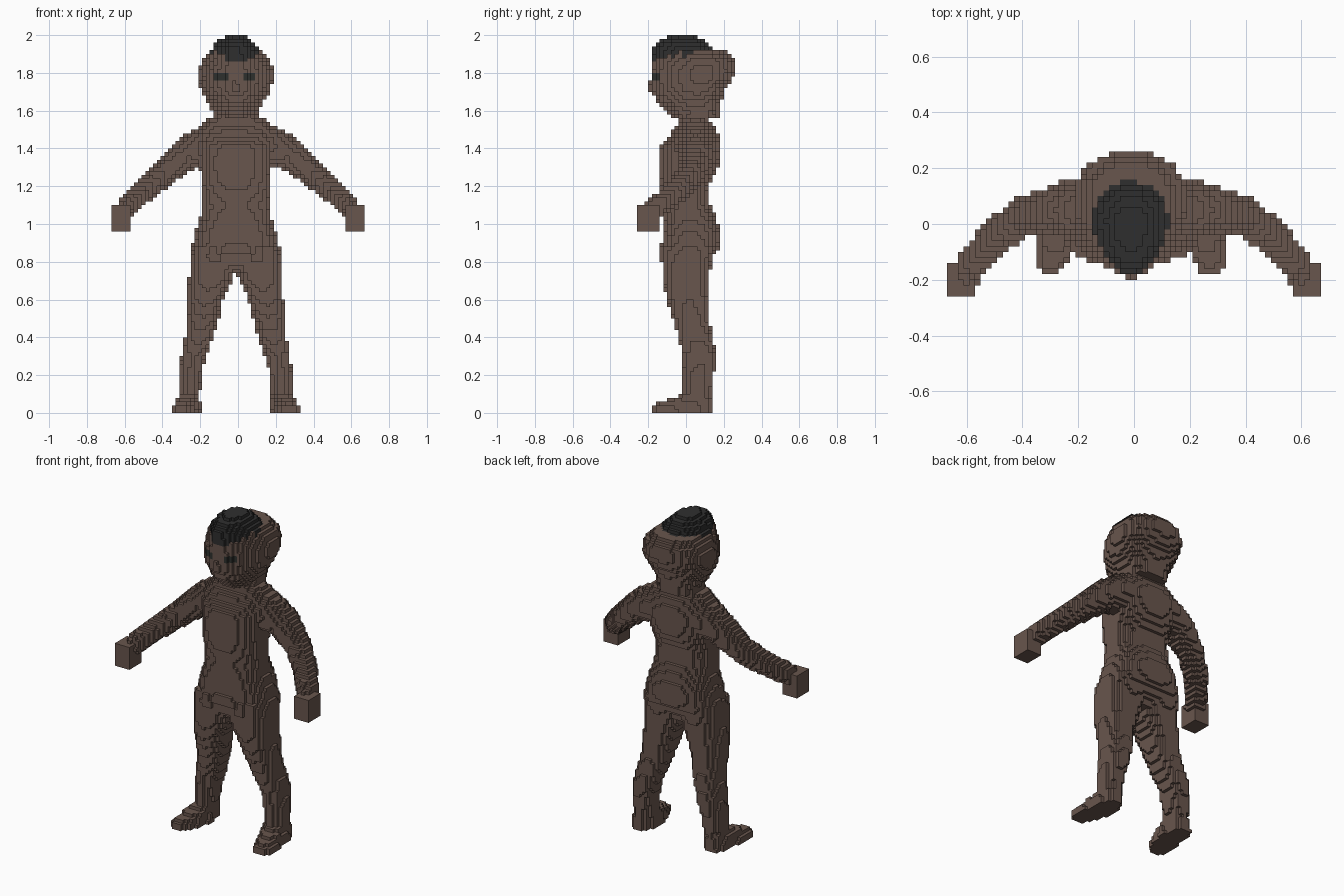
import bpy
import bmesh
import math
from mathutils import Vector

if "Cube" in bpy.data.objects:
    bpy.data.objects.remove(bpy.data.objects["Cube"], do_unlink=True)

H = 0.02          # block size
CX = -0.012       # middle line of head, torso and legs


def material(name, rgb):
    m = bpy.data.materials.new(name)
    m.use_nodes = True
    m.diffuse_color = (*rgb, 1)
    m.node_tree.nodes["Principled BSDF"].inputs["Base Color"].default_value = (*rgb, 1)
    return m


SKIN = material("brown skin", (0.140, 0.092, 0.074))
HAIR = material("black hair", (0.028, 0.028, 0.028))
EYES = material("dark eyes", (0.026, 0.030, 0.027))


def loft(slices, power=2.3, egg=0.0):
    """Inside test for stacked rounded sections: (z, x0, x1, y0, y1)."""
    def inside(x, y, z):
        for a, b in zip(slices, slices[1:]):
            if a[0] <= z <= b[0]:
                t = (z - a[0]) / (b[0] - a[0])
                x0, x1, y0, y1 = (p + (q - p) * t for p, q in zip(a[1:], b[1:]))
                v = (2 * y - y0 - y1) / (y1 - y0)
                u = (2 * x - x0 - x1) / (x1 - x0) / max(0.1, 1 + egg * v)
                return abs(u) ** power + abs(v) ** power <= 1
        return False
    return inside


def tube(points):
    """Inside test for a tapered tube through (x, y, z, radius) points."""
    segs = [(Vector(a[:3]), Vector(b[:3]), a[3], b[3]) for a, b in zip(points, points[1:])]

    def inside(x, y, z):
        p = Vector((x, y, z))
        for a, b, ra, rb in segs:
            d = b - a
            t = min(1, max(0, (p - a).dot(d) / d.length_squared))
            if (p - a - d * t).length <= ra + (rb - ra) * t:
                return True
        return False
    return inside


def ellipsoid(c, r, power=2):
    return lambda x, y, z: sum(abs((p - q) / s) ** power
                               for p, q, s in zip((x, y, z), c, r)) <= 1


def centred(rows):
    return [(z, -w, w, y0, y1) for z, w, y0, y1 in rows]


# Head and neck
skull = loft(centred([
    (1.50, .12, -.03, .13), (1.555, .125, -.04, .125), (1.56, .115, -.07, .18),
    (1.60, .12, -.11, .18), (1.65, .145, -.16, .185), (1.70, .175, -.18, .20),
    (1.76, .193, -.18, .24), (1.82, .195, -.18, .262), (1.87, .175, -.175, .258),
    (1.915, .14, -.175, .215), (1.925, .125, -.178, .14), (1.96, .10, -.16, .11),
    (2.00, .045, -.08, .05)]), 2.2, 0.2)
nose = ellipsoid((0, -.16, 1.725), (.026, .042, .04))


def hair_test(x, y, z):
    v = (y + .015) / .168
    return z > 1.86 and skull(x, y, z) and (x / (.132 * (1 + .2 * v))) ** 2 + v * v <= 1


def eye_test(x, y, z):
    return (y < -.09 and skull(x, y, z)
            and ((abs(x) - .078) / .034) ** 2 + ((z - 1.778) / .026) ** 2 <= 1)


# Torso
torso = loft(centred([
    (.74, .12, -.08, .09), (.80, .22, -.125, .13), (.86, .235, -.135, .17),
    (.91, .225, -.13, .182), (.96, .212, -.13, .182), (1.02, .192, -.125, .165),
    (1.10, .18, -.11, .13), (1.20, .18, -.135, .125), (1.30, .19, -.147, .172),
    (1.40, .20, -.142, .187), (1.45, .21, -.105, .18), (1.50, .20, -.065, .16),
    (1.53, .185, -.05, .14), (1.57, .125, -.03, .12)]), 2.6)

# Arm, hand, leg and foot, all on the +x side
arm = tube([(.16, .05, 1.42, .108), (.27, .055, 1.375, .088), (.40, .025, 1.262, .07),
            (.50, -.05, 1.175, .062), (.575, -.135, 1.105, .058), (.615, -.20, 1.05, .05)])
hand = ellipsoid((.622, -.205, 1.03), (.055, .075, .078), 4)
leg = loft([
    (0, .19, .295, -.02, .135), (.08, .19, .295, -.012, .128), (.20, .183, .297, -.012, .147),
    (.30, .155, .288, -.01, .162), (.40, .12, .268, -.04, .142), (.50, .09, .257, -.067, .122),
    (.60, .066, .252, -.10, .122), (.72, .012, .248, -.125, .122), (.82, -.01, .242, -.132, .14),
    (.88, .01, .232, -.13, .17)], 2.6)


def foot(x, y, z):
    # toes turn slightly outwards and the instep slopes up to the ankle
    x -= .02 * (-y / .1 if y < 0 else 0)
    low = loft([(0, .185, .325, -.19, .145), (.04, .187, .32, -.185, .142),
                (.10, .19, .30, -.02, .13)], 2.4)
    return low(x, y, z)


def middle(test):
    return lambda x, y, z: test(x - CX, y, z)


def side(test, s, c):
    return lambda x, y, z: test(s * (x - c), y, z)


# Parts in order of priority: name, material, height range, test
parts = [
    ("hair", HAIR, 1.84, 2.0, middle(hair_test)),
    ("eyes", EYES, 1.74, 1.82, middle(eye_test)),
    ("head", SKIN, 1.54, 2.0, middle(skull)),
    ("nose", SKIN, 1.66, 1.78, middle(nose)),
    ("torso", SKIN, .74, 1.58, middle(torso)),
]
for label, s in (("left", 1), ("right", -1)):
    parts += [
        (label + "_hand", SKIN, .94, 1.12, side(hand, s, 0)),
        (label + "_arm", SKIN, .98, 1.56, side(arm, s, 0)),
        (label + "_foot", SKIN, 0, .10, side(foot, s, CX)),
        (label + "_leg", SKIN, 0, .88, side(leg, s, CX)),
    ]

# Fill the block grid, each block belonging to the first part that holds it
owner = {}
for index, (name, mat, z0, z1, test) in enumerate(parts):
    for k in range(round(z0 / H), round(z1 / H)):
        for j in range(-13, 13):
            for i in range(-33, 34):
                if (i, j, k) not in owner and test(i * H, (j + .5) * H, (k + .5) * H):
                    owner[i, j, k] = index

# Block faces: outward direction and four corners in counter-clockwise order
FACES = []
for axis in range(3):
    b, c = (axis + 1) % 3, (axis + 2) % 3
    for sign in (0, 1):
        ring = [(0, 0), (1, 0), (1, 1), (0, 1)]
        corners = []
        for u, v in (ring if sign else ring[::-1]):
            p = [0, 0, 0]
            p[axis], p[b], p[c] = sign, u, v
            corners.append(tuple(p))
        d = [0, 0, 0]
        d[axis] = 1 if sign else -1
        FACES.append((tuple(d), corners))

# One object for each part, with only its outer block faces
for index, (name, mat, z0, z1, test) in enumerate(parts):
    bm = bmesh.new()
    verts = {}
    for cell in [c for c, o in owner.items() if o == index]:
        for d, corners in FACES:
            if tuple(p + q for p, q in zip(cell, d)) in owner:
                continue
            quad = []
            for corner in corners:
                key = tuple(p + q for p, q in zip(cell, corner))
                if key not in verts:
                    verts[key] = bm.verts.new(((key[0] - .5) * H, key[1] * H, key[2] * H))
                quad.append(verts[key])
            bm.faces.new(quad)
    mesh = bpy.data.meshes.new(name)
    bm.to_mesh(mesh)
    bm.free()
    mesh.materials.append(mat)
    bpy.context.collection.objects.link(bpy.data.objects.new(name, mesh))
